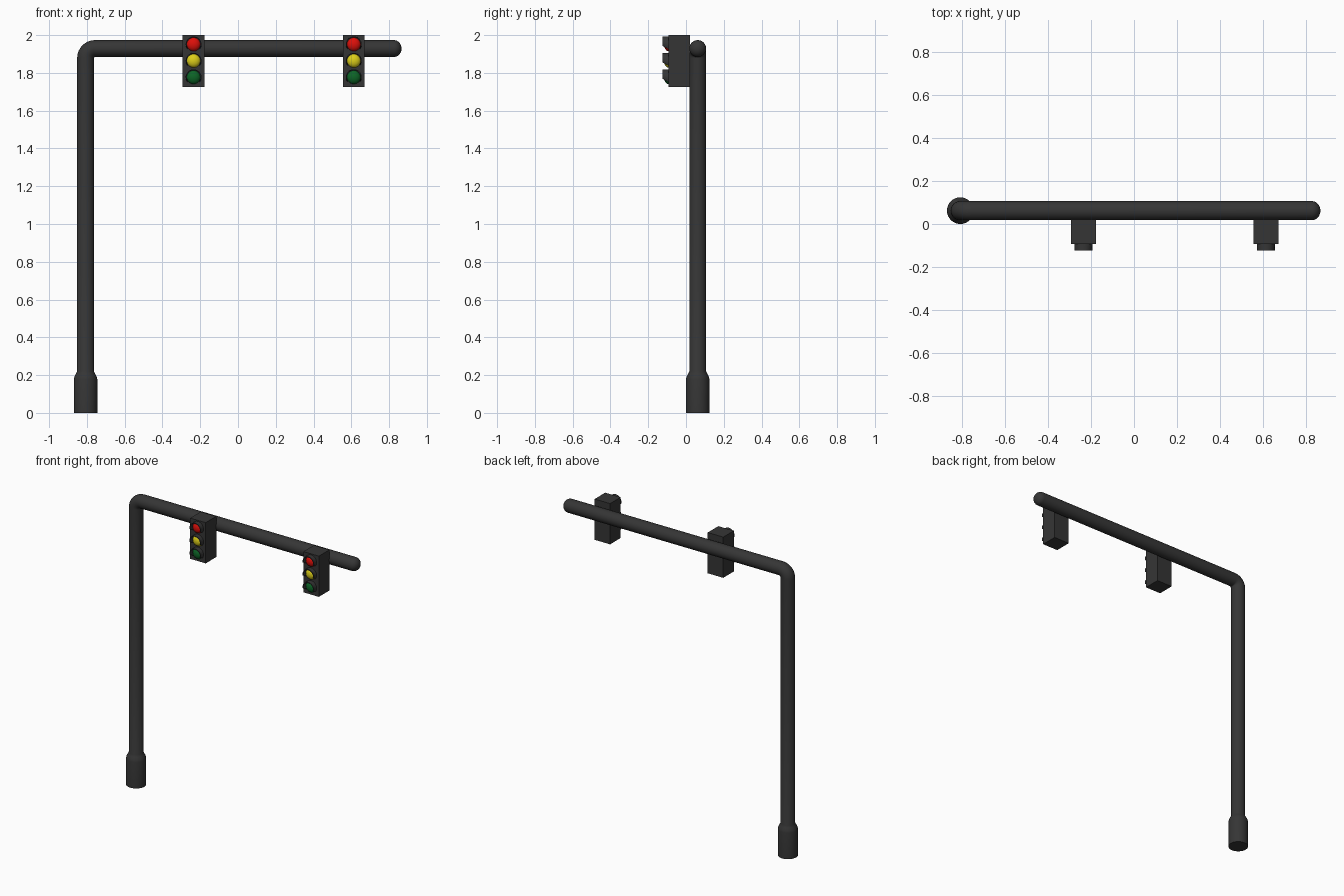
import bpy, bmesh, math
from mathutils import Vector, Matrix

if "Cube" in bpy.data.objects:
    bpy.data.objects.remove(bpy.data.objects["Cube"])


def material(name, rgb):
    m = bpy.data.materials.new(name)
    m.diffuse_color = (*rgb, 1)
    m.use_nodes = True
    m.node_tree.nodes["Principled BSDF"].inputs["Base Color"].default_value = m.diffuse_color
    return m


DARK = material("dark grey", (0.036, 0.036, 0.036))
RED = material("red", (0.72, 0.005, 0.003))
YELLOW = material("yellow", (0.72, 0.62, 0.01))
GREEN = material("green", (0.004, 0.13, 0.02))


def finish(bm, name, mat, smooth=True):
    bmesh.ops.recalc_face_normals(bm, faces=bm.faces)
    me = bpy.data.meshes.new(name)
    bm.to_mesh(me)
    bm.free()
    me.materials.append(mat)
    ob = bpy.data.objects.new(name, me)
    bpy.context.collection.objects.link(ob)
    if smooth:
        bpy.ops.object.select_all(action='DESELECT')
        ob.select_set(True)
        bpy.context.view_layer.objects.active = ob
        bpy.ops.object.shade_smooth_by_angle(angle=math.radians(35))
    return ob


# Pole with base, elbow and arm: one swept tube of (x, z, tilt, radius) rings
PX, PY, R, BEND, ARM_Z, END = -0.807, 0.062, 0.0445, 0.05, 1.929, 0.866
rings = [(PX, z, 0, r) for z, r in
         ((0, .062), (.178, .062), (.192, .059), (.207, .051), (.22, R))]
for i in range(9):
    a = math.pi / 2 * i / 8
    rings.append((PX + BEND - BEND * math.cos(a),
                  ARM_Z - BEND + BEND * math.sin(a), a, R))
for i in range(7):                       # rounded tip
    a = math.radians(80) * i / 6
    rings.append((END - 0.04 + 0.04 * math.sin(a), ARM_Z, math.pi / 2, R * math.cos(a)))

bm = bmesh.new()
N = 32
loops = []
for x, z, a, r in rings:
    u, v = Vector((math.cos(a), 0, -math.sin(a))), Vector((0, 1, 0))
    loops.append([bm.verts.new(Vector((x, PY, z)) + r * (u * math.cos(t) + v * math.sin(t)))
                  for t in (2 * math.pi * k / N for k in range(N))])
for p, q in zip(loops, loops[1:]):
    for k in range(N):
        bm.faces.new((p[k], p[(k + 1) % N], q[(k + 1) % N], q[k]))
bm.faces.new(loops[0])
bm.faces.new(loops[-1])
finish(bm, "pole_and_arm", DARK)

FRONT, BACK = -0.093, 0.02


def housing(x, name):
    bm = bmesh.new()
    bmesh.ops.create_cube(bm, size=1, matrix=Matrix.Translation((x, (FRONT + BACK) / 2, 1.862))
                          @ Matrix.Diagonal((0.116, BACK - FRONT, 0.276, 1)))
    finish(bm, name, DARK, False)


def lens(x, z, name, mat):
    # domed lens: flattened sphere half sunk into the housing
    bm = bmesh.new()
    bmesh.ops.create_uvsphere(bm, u_segments=24, v_segments=12, radius=0.036,
                              matrix=Matrix.Translation((x, FRONT, z))
                              @ Matrix.Diagonal((1, 0.65, 1, 1))
                              @ Matrix.Rotation(math.pi / 2, 4, 'X'))
    finish(bm, name, mat)


def hood(x, z, name):
    # curved visor over the lens, its lower edge sloping up to the front
    bm = bmesh.new()
    n, sections = 20, []
    for k in range(n + 1):
        f = k / n
        sec = []
        for r, y, drop in ((.042, FRONT + .002, 38), (.042, -.124, 12),
                           (.037, -.124, 12), (.037, FRONT + .002, 38)):
            t = math.radians(-drop + (180 + 2 * drop) * f)
            sec.append(bm.verts.new((x + r * math.cos(t), y, z + r * math.sin(t))))
        sections.append(sec)
    for p, q in zip(sections, sections[1:]):
        for j in range(4):
            bm.faces.new((p[j], p[(j + 1) % 4], q[(j + 1) % 4], q[j]))
    bm.faces.new(sections[0])
    bm.faces.new(sections[-1])
    finish(bm, name, DARK)


# Two signal heads hung on the arm
for side, x in (("inner", -0.235), ("outer", 0.613)):
    housing(x, side + "_signal_housing")
    for label, z, mat in (("red", 1.951, RED), ("yellow", 1.864, YELLOW), ("green", 1.777, GREEN)):
        lens(x, z, f"{side}_{label}_lens", mat)
        hood(x, z, f"{side}_{label}_hood")
